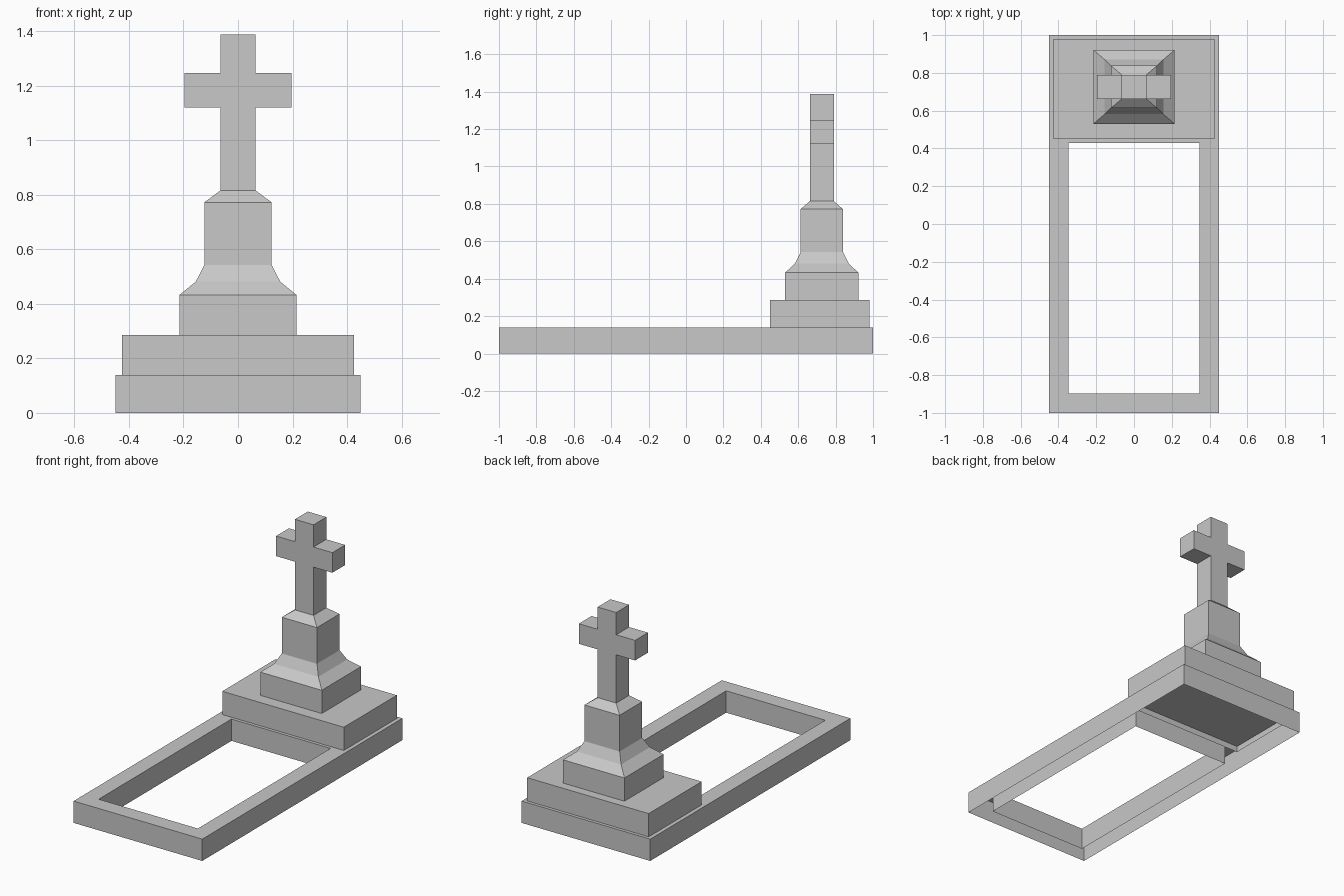
import bpy
import bmesh

if "Cube" in bpy.data.objects:
    bpy.data.objects.remove(bpy.data.objects["Cube"])

GREY = (0.58, 0.58, 0.58, 1)
stone = bpy.data.materials.new("grey stone")
stone.use_nodes = True
stone.diffuse_color = GREY
stone.node_tree.nodes["Principled BSDF"].inputs["Base Color"].default_value = GREY


def finish(name, bm, y=0):
    """Turn a bmesh into a flat-shaded stone object."""
    mesh = bpy.data.meshes.new(name)
    bm.to_mesh(mesh)
    bm.free()
    mesh.materials.append(stone)
    obj = bpy.data.objects.new(name, mesh)
    obj.location.y = y
    bpy.context.collection.objects.link(obj)


def ring(bm, x0, x1, y0, y1, z):
    return [bm.verts.new(p) for p in
            ((x0, y0, z), (x1, y0, z), (x1, y1, z), (x0, y1, z))]


def bridge(bm, rings):
    for a, b in zip(rings, rings[1:]):
        for i in range(4):
            j = (i + 1) % 4
            bm.faces.new((a[i], a[j], b[j], b[i]))


def stack(name, y, sections):
    """Rectangular sections (half width, half depth, height), open underneath."""
    bm = bmesh.new()
    rings = [ring(bm, -w, w, -d, d, z) for w, d, z in sections]
    bridge(bm, rings)
    bm.faces.new(rings[-1])
    finish(name, bm, y)


# Kerb: hollow shell, open underneath, around an open rectangular bed
KERB_TOP = 0.138
bm = bmesh.new()
outer = [ring(bm, -0.45, 0.45, -1, 1, z) for z in (0, KERB_TOP)]
inner = [ring(bm, -0.347, 0.347, -0.897, 0.43, z) for z in (KERB_TOP, 0)]
bridge(bm, outer + inner)
finish("kerb_frame", bm)

# Broad plinth, its open rim sunk slightly through the kerb
stack("plinth", 0.715, [(0.425, 0.265, 0.10), (0.425, 0.265, 0.285)])

# Pedestal with flared foot and chamfered top
stack("pedestal", 0.726, [
    (0.215, 0.196, 0.285), (0.215, 0.196, 0.432), (0.155, 0.144, 0.481),
    (0.123, 0.113, 0.543), (0.123, 0.113, 0.772), (0.065, 0.064, 0.815)])

# Cross: one outline, extruded front to back
half = [(0.065, 0.81), (0.065, 1.12), (0.197, 1.12),
        (0.197, 1.247), (0.065, 1.247), (0.065, 1.388)]
outline = half + [(-x, z) for x, z in reversed(half)]
bm = bmesh.new()
front = bm.faces.new([bm.verts.new((x, -0.064, z)) for x, z in outline])
extruded = bmesh.ops.extrude_face_region(bm, geom=[front], use_keep_orig=True)
back = [v for v in extruded["geom"] if isinstance(v, bmesh.types.BMVert)]
bmesh.ops.translate(bm, verts=back, vec=(0, 0.128, 0))
bmesh.ops.recalc_face_normals(bm, faces=bm.faces)
finish("cross", bm, 0.726)
